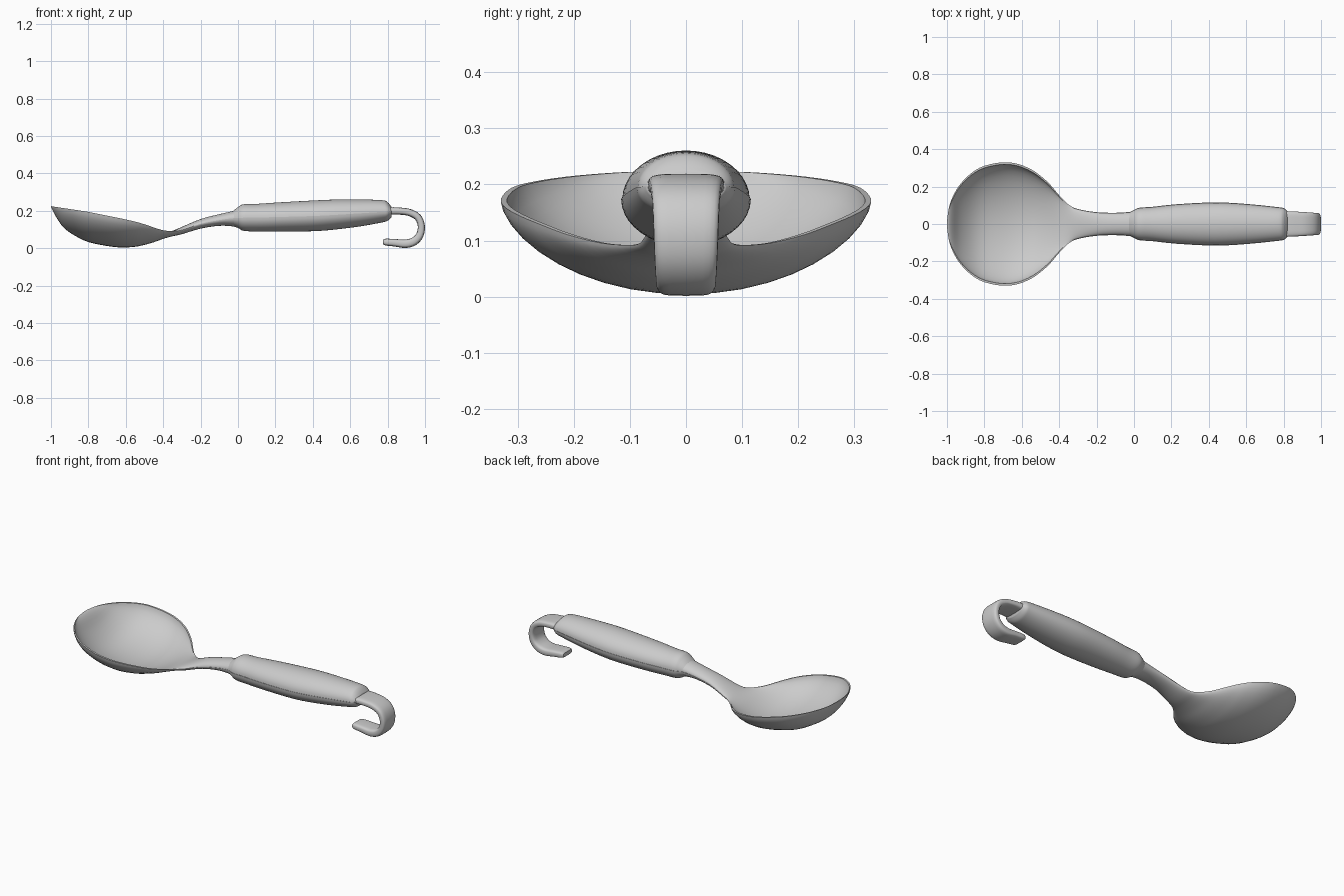
import bpy
import bmesh
import math
from mathutils import Vector

cube = bpy.data.objects.get("Cube")
if cube:
    bpy.data.objects.remove(cube, do_unlink=True)

grey = bpy.data.materials.new("grey_metal")
grey.use_nodes = True
colour = (0.6, 0.6, 0.6, 1.0)
grey.diffuse_color = colour
grey.node_tree.nodes["Principled BSDF"].inputs["Base Color"].default_value = colour


def spline(stations, steps):
    """Smooth the rows of a station list with a Catmull-Rom curve."""
    pts = [Vector(s) for s in stations]
    rows = []
    for i in range(len(pts) - 1):
        p0, p1, p2 = pts[max(i - 1, 0)], pts[i], pts[i + 1]
        p3 = pts[min(i + 2, len(pts) - 1)]
        for k in range(steps):
            t = k / steps
            rows.append(0.5 * (2 * p1 + (p2 - p0) * t
                               + (2 * p0 - 5 * p1 + 4 * p2 - p3) * t * t
                               + (3 * p1 - p0 - 3 * p2 + p3) * t ** 3))
    rows.append(pts[-1])
    return rows


def loft(name, loops, angle=40):
    """Skin closed loops of equal length and cap both ends."""
    bm = bmesh.new()
    rings = [[bm.verts.new(p) for p in loop] for loop in loops]
    n = len(rings[0])
    for a, b in zip(rings, rings[1:]):
        for j in range(n):
            bm.faces.new((a[j], a[(j + 1) % n], b[(j + 1) % n], b[j]))
    bm.faces.new(rings[0])
    bm.faces.new(rings[-1])
    bmesh.ops.recalc_face_normals(bm, faces=bm.faces)
    mesh = bpy.data.meshes.new(name)
    bm.to_mesh(mesh)
    bm.free()
    mesh.materials.append(grey)
    obj = bpy.data.objects.new(name, mesh)
    bpy.context.collection.objects.link(obj)
    bpy.ops.object.select_all(action="DESELECT")
    obj.select_set(True)
    bpy.context.view_layer.objects.active = obj
    bpy.ops.object.shade_smooth_by_angle(angle=math.radians(angle))
    return obj


def section(row, sides=20):
    """Loop across the spoon: lower curve, then upper curve set in by the lip."""
    x, half, rim, low, top = row
    blend = min(max((-0.3 - x) / 0.15, 0), 1)
    power = 0.5 + 0.12 * blend
    lip = min(0.002 + 0.009 * blend, half * 0.2)
    loop = []
    for z, w, sign in ((low, half, -1), (top, half - lip, 1)):
        for k in range(sides + 1):
            s = -sign * math.cos(math.pi * k / sides) * -1
            f = max(1 - s * s, 0) ** power
            loop.append((x, w * s, rim + (z - rim) * f))
    return loop


# Bowl and neck: x, half width, rim height, underside, upper surface
bowl = [
    (-1.0, 0.012, 0.225, 0.220, 0.224), (-0.99, 0.085, 0.223, 0.200, 0.221),
    (-0.97, 0.144, 0.220, 0.163, 0.200), (-0.93, 0.212, 0.214, 0.108, 0.142),
    (-0.87, 0.272, 0.205, 0.066, 0.086), (-0.80, 0.311, 0.194, 0.033, 0.050),
    (-0.70, 0.330, 0.174, 0.012, 0.026), (-0.62, 0.321, 0.158, 0.004, 0.018),
    (-0.55, 0.292, 0.142, 0.008, 0.023), (-0.50, 0.258, 0.128, 0.018, 0.036),
    (-0.45, 0.213, 0.111, 0.032, 0.055), (-0.40, 0.154, 0.096, 0.050, 0.076),
    (-0.35, 0.104, 0.092, 0.064, 0.093), (-0.30, 0.080, 0.097, 0.075, 0.114),
    (-0.20, 0.063, 0.130, 0.105, 0.156), (-0.10, 0.060, 0.150, 0.120, 0.182),
    (-0.03, 0.064, 0.160, 0.117, 0.198), (0.02, 0.070, 0.163, 0.112, 0.212),
]
loft("bowl_and_neck", [section(r) for r in spline(bowl, 3)])

# Grip: swelling oval with a shoulder at each end
grip = [
    (-0.03, 0.060, 0.160, 0.119, 0.196), (0.00, 0.075, 0.162, 0.108, 0.220),
    (0.03, 0.087, 0.163, 0.093, 0.235), (0.10, 0.092, 0.164, 0.090, 0.237),
    (0.22, 0.105, 0.167, 0.089, 0.245), (0.40, 0.115, 0.172, 0.091, 0.255),
    (0.52, 0.113, 0.178, 0.100, 0.260), (0.66, 0.102, 0.187, 0.118, 0.260),
    (0.77, 0.090, 0.194, 0.138, 0.257), (0.80, 0.085, 0.195, 0.147, 0.246),
    (0.82, 0.070, 0.197, 0.165, 0.222),
]
loft("grip", [section(r) for r in spline(grip, 4)], 60)

# Hanging hook: x, z, half width, thickness along its centre line
hook = [
    (0.76, 0.195, 0.070, 0.040), (0.82, 0.199, 0.068, 0.040),
    (0.87, 0.198, 0.066, 0.038), (0.92, 0.190, 0.063, 0.038),
    (0.962, 0.165, 0.060, 0.038), (0.980, 0.120, 0.058, 0.038),
    (0.972, 0.070, 0.056, 0.040), (0.940, 0.036, 0.054, 0.044),
    (0.895, 0.024, 0.052, 0.045), (0.840, 0.029, 0.050, 0.040),
    (0.790, 0.033, 0.047, 0.036), (0.775, 0.034, 0.040, 0.022),
]
rows = spline(hook, 4)
loops = []
for i, (x, z, half, thick) in enumerate(rows):
    a, b = rows[max(i - 1, 0)], rows[min(i + 1, len(rows) - 1)]
    d = Vector((b[0] - a[0], b[1] - a[1])).normalized()
    loop = []
    for k in range(24):
        c, s = math.cos(math.tau * k / 24), math.sin(math.tau * k / 24)
        u = math.copysign(abs(c) ** 0.45, c) * half
        v = math.copysign(abs(s) ** 0.6, s) * thick / 2
        loop.append((x - d.y * v, u, z + d.x * v))
    loops.append(loop)
loft("hanging_hook", loops, 50)
